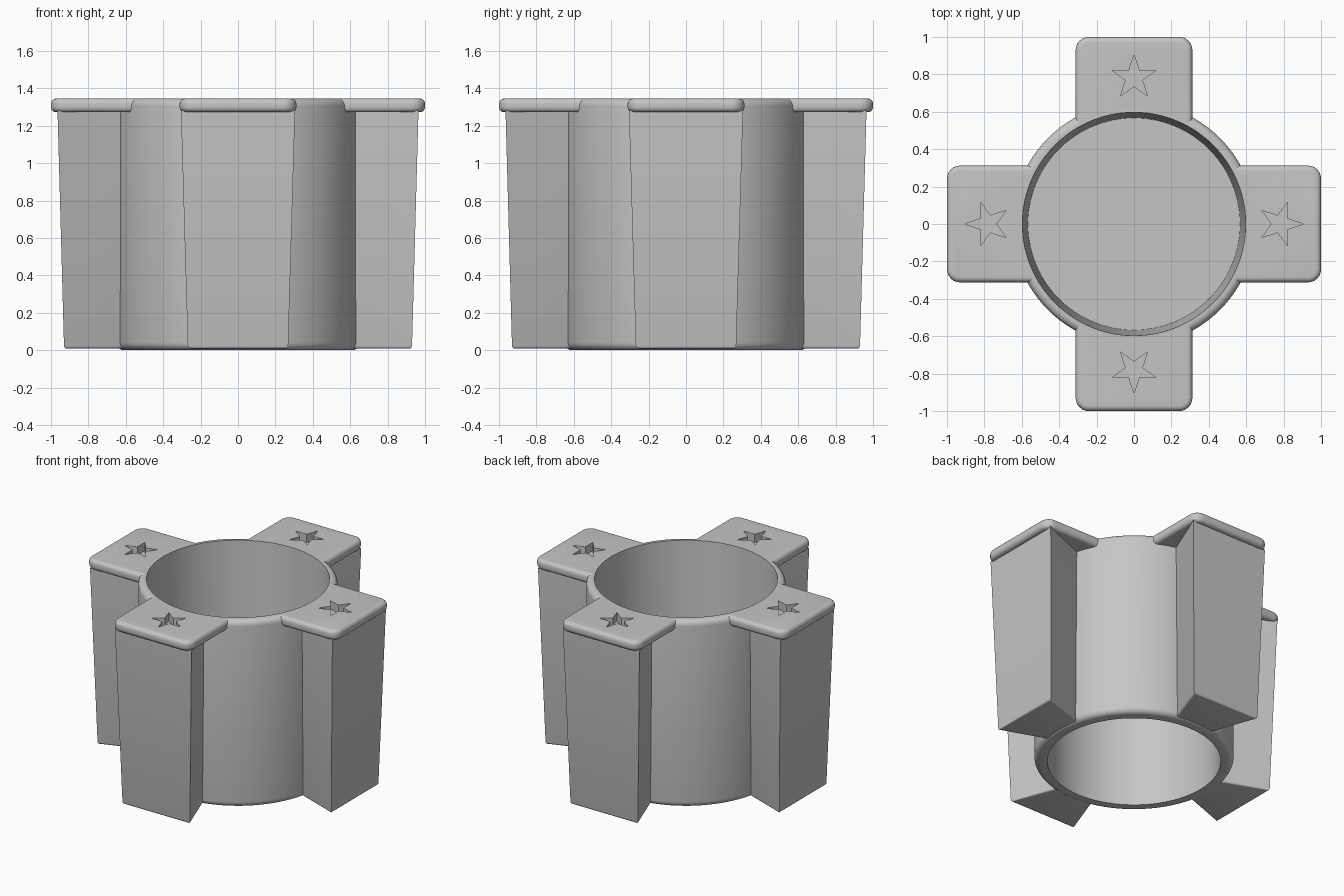
import bpy, bmesh
from math import sin, cos, asin, pi, radians
from mathutils import Matrix

if "Cube" in bpy.data.objects:
    bpy.data.objects.remove(bpy.data.objects["Cube"], do_unlink=True)

HEIGHT = 1.345
CORE_R = 0.65

grey = bpy.data.materials.new("plain_grey")
grey.use_nodes = True
grey.diffuse_color = (0.56, 0.56, 0.56, 1)
grey.node_tree.nodes["Principled BSDF"].inputs["Base Color"].default_value = grey.diffuse_color


def make_object(name, bm):
    bmesh.ops.recalc_face_normals(bm, faces=bm.faces)
    mesh = bpy.data.meshes.new(name)
    bm.to_mesh(mesh)
    bm.free()
    mesh.materials.append(grey)
    obj = bpy.data.objects.new(name, mesh)
    bpy.context.collection.objects.link(obj)
    return obj


def activate(obj):
    bpy.ops.object.select_all(action='DESELECT')
    obj.select_set(True)
    bpy.context.view_layer.objects.active = obj


def smooth(obj):
    activate(obj)
    bpy.ops.object.shade_smooth_by_angle(angle=radians(35))


def arc(cx, cy, r, start, end, steps):
    return [(cx + r * cos(start + (end - start) * i / steps),
             cy + r * sin(start + (end - start) * i / steps)) for i in range(steps + 1)]


def loft(name_points_low, low_z, points_high, high_z):
    """Solid between two outlines with matching point counts."""
    bm = bmesh.new()
    low = [bm.verts.new((x, y, low_z)) for x, y in name_points_low]
    high = [bm.verts.new((x, y, high_z)) for x, y in points_high]
    n = len(low)
    bm.faces.new(low[::-1])
    bm.faces.new(high)
    for i in range(n):
        j = (i + 1) % n
        bm.faces.new((low[i], low[j], high[j], high[i]))
    bmesh.ops.recalc_face_normals(bm, faces=bm.faces)
    return bm


# Central ring: drafted cup above, open recess below, rounded outer rims
fillet = 0.04
profile = [(0, 0.70), (0.567, 0.70), (0.597, HEIGHT)]
profile += arc(CORE_R - fillet, HEIGHT - fillet, fillet, pi / 2, 0, 6)
profile += arc(CORE_R - fillet, fillet, fillet, 0, -pi / 2, 6)
profile += [(0.565, 0), (0.565, 0.65), (0, 0.65)]
bm = bmesh.new()
verts = [bm.verts.new((r, 0, z)) for r, z in profile]
edges = [bm.edges.new(pair) for pair in zip(verts, verts[1:])]
bmesh.ops.spin(bm, geom=verts + edges, cent=(0, 0, 0), axis=(0, 0, 1),
               angle=2 * pi, steps=96, use_duplicate=False)
bmesh.ops.remove_doubles(bm, verts=bm.verts, dist=0.0005)
smooth(make_object("central_ring", bm))

# Leg: wedge that widens outward and upward
low = [(0.62, -0.155), (0.93, -0.268), (0.93, 0.268), (0.62, 0.155)]
high = [(0.62, -0.165), (0.965, -0.305), (0.965, 0.305), (0.62, 0.165)]
bm = loft(low, 0.008, high, 1.28)
foot = [e for e in bm.edges if all(v.co.z < 0.1 for v in e.verts)
        and any(v.co.x > 0.7 for v in e.verts)]
bmesh.ops.bevel(bm, geom=foot, offset=0.014, segments=3, profile=0.5, affect='EDGES')
leg = make_object("leg", bm)
smooth(leg)

# Pad: rounded slab whose inner end hugs the ring
half, corner, seat_r = 0.312, 0.07, 0.607
swing = asin(half / seat_r)
outline = arc(0, 0, seat_r, swing, -swing, 24)
outline += arc(1 - corner, -half + corner, corner, -pi / 2, 0, 8)
outline += arc(1 - corner, half - corner, corner, 0, pi / 2, 8)
bm = loft(outline, 1.272, outline, HEIGHT)
rims = [e for e in bm.edges if abs(e.verts[0].co.z - e.verts[1].co.z) < 0.001
        and any(v.co.xy.length > 0.65 for v in e.verts)]
bmesh.ops.bevel(bm, geom=rims, offset=0.028, segments=5, profile=0.5, affect='EDGES')
pad = make_object("pad", bm)

# Star recess cut into the pad
star = []
for i in range(10):
    r = 0.122 if i % 2 == 0 else 0.047
    star.append((0.783 + r * cos(i * pi / 5), r * sin(i * pi / 5)))
cutter = make_object("star_cutter", loft(star, 1.285, star, 1.45))
cutter.hide_render = True
cut = pad.modifiers.new("star_recess", 'BOOLEAN')
cut.operation = 'DIFFERENCE'
cut.solver = 'EXACT'
cut.object = cutter
activate(pad)
bpy.ops.object.modifier_apply(modifier=cut.name)
bpy.data.objects.remove(cutter, do_unlink=True)
smooth(pad)

# Repeat the leg and pad on all four sides
sides = ["left", "back", "right", "front"]
for part in (leg, pad):
    base = part.name
    for i, side in enumerate(sides):
        obj = part if i == 0 else part.copy()
        if i:
            bpy.context.collection.objects.link(obj)
        obj.name = side + "_" + base
        obj.matrix_world = Matrix.Rotation(i * pi / 2, 4, 'Z')
